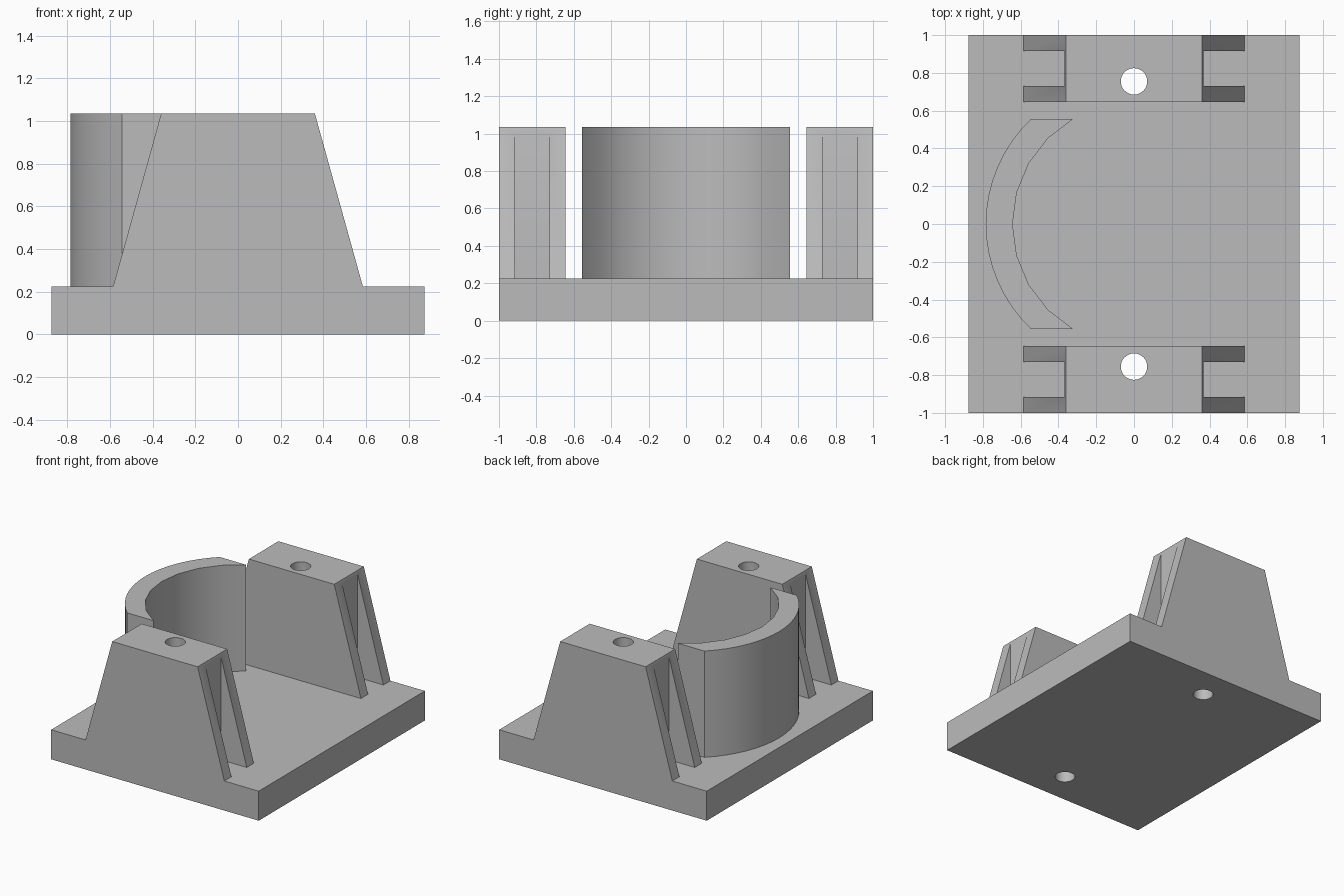
import bpy, bmesh, math

cube = bpy.data.objects.get("Cube")
if cube:
    bpy.data.objects.remove(cube, do_unlink=True)

grey = bpy.data.materials.new("plain grey")
grey.use_nodes = True
grey.diffuse_color = (0.5, 0.5, 0.5, 1)
grey.node_tree.nodes["Principled BSDF"].inputs["Base Color"].default_value = (0.5, 0.5, 0.5, 1)

BASE_Z, TOP_Z = 0.225, 1.035


def prism(name, outline, low, high, axis="z"):
    """Extrude a 2D outline: (x, y) along z, or (x, z) along y."""
    bm = bmesh.new()
    place = (lambda a, b: (a, b, low)) if axis == "z" else (lambda a, b: (a, low, b))
    face = bm.faces.new([bm.verts.new(place(a, b)) for a, b in outline])
    extruded = bmesh.ops.extrude_face_region(bm, geom=[face])["geom"]
    d = high - low
    bmesh.ops.translate(bm, vec=(0, 0, d) if axis == "z" else (0, d, 0),
                        verts=[v for v in extruded if isinstance(v, bmesh.types.BMVert)])
    bmesh.ops.recalc_face_normals(bm, faces=bm.faces)
    mesh = bpy.data.meshes.new(name)
    bm.to_mesh(mesh)
    bm.free()
    mesh.materials.append(grey)
    obj = bpy.data.objects.new(name, mesh)
    bpy.context.collection.objects.link(obj)
    return obj


def rect(x0, x1, y0, y1):
    return [(x0, y0), (x1, y0), (x1, y1), (x0, y1)]


def arc(cx, r, half_angle, steps):
    angles = [math.pi + half_angle * (2 * i / steps - 1) for i in range(steps + 1)]
    return [(cx + r * math.cos(a), r * math.sin(a)) for a in angles]


def combine(target, other, operation):
    mod = target.modifiers.new(operation, "BOOLEAN")
    mod.operation, mod.solver, mod.object = operation, "EXACT", other
    bpy.context.view_layer.objects.active = target
    bpy.ops.object.modifier_apply(modifier=mod.name)
    bpy.data.objects.remove(other, do_unlink=True)


# Base plate
body = prism("bracket_body", rect(-0.875, 0.875, -1, 1), 0, BASE_Z)

# Tapered posts with a pocket between the ribs on each sloping end
for side in (-1, 1):
    y0, y1 = sorted((side * 0.645, side))
    taper = [(-0.585, BASE_Z), (0.585, BASE_Z), (0.36, TOP_Z), (-0.36, TOP_Z)]
    post = prism("post", taper, y0, y1, "y")
    p0, p1 = sorted((side * 0.73, side * 0.915))
    for end in (-1, 1):
        x0, x1 = sorted((end * 0.367, end * 0.8))
        combine(post, prism("pocket", rect(x0, x1, p0, p1), 0.1, 1.2), "DIFFERENCE")
    combine(body, post, "UNION")

# Bolt holes through posts and plate
for y in (-0.755, 0.755):
    hole = [(0.07 * math.cos(a), y + 0.07 * math.sin(a))
            for a in (math.tau * i / 32 for i in range(32))]
    combine(body, prism("bolt_hole", hole, -0.1, 1.2), "DIFFERENCE")

# Curved cradle wall, its ends cut flat at the sides
outer = arc(-0.02, 0.765, math.asin(0.557 / 0.765), 16)
inner = arc(0, 0.643, math.pi / 3, 8)
cradle = prism("curved_cradle", outer + inner[::-1], BASE_Z, TOP_Z)

for obj in (body, cradle):
    bpy.ops.object.select_all(action="DESELECT")
    obj.select_set(True)
    bpy.context.view_layer.objects.active = obj
    bpy.ops.object.shade_smooth_by_angle(angle=math.radians(30))
